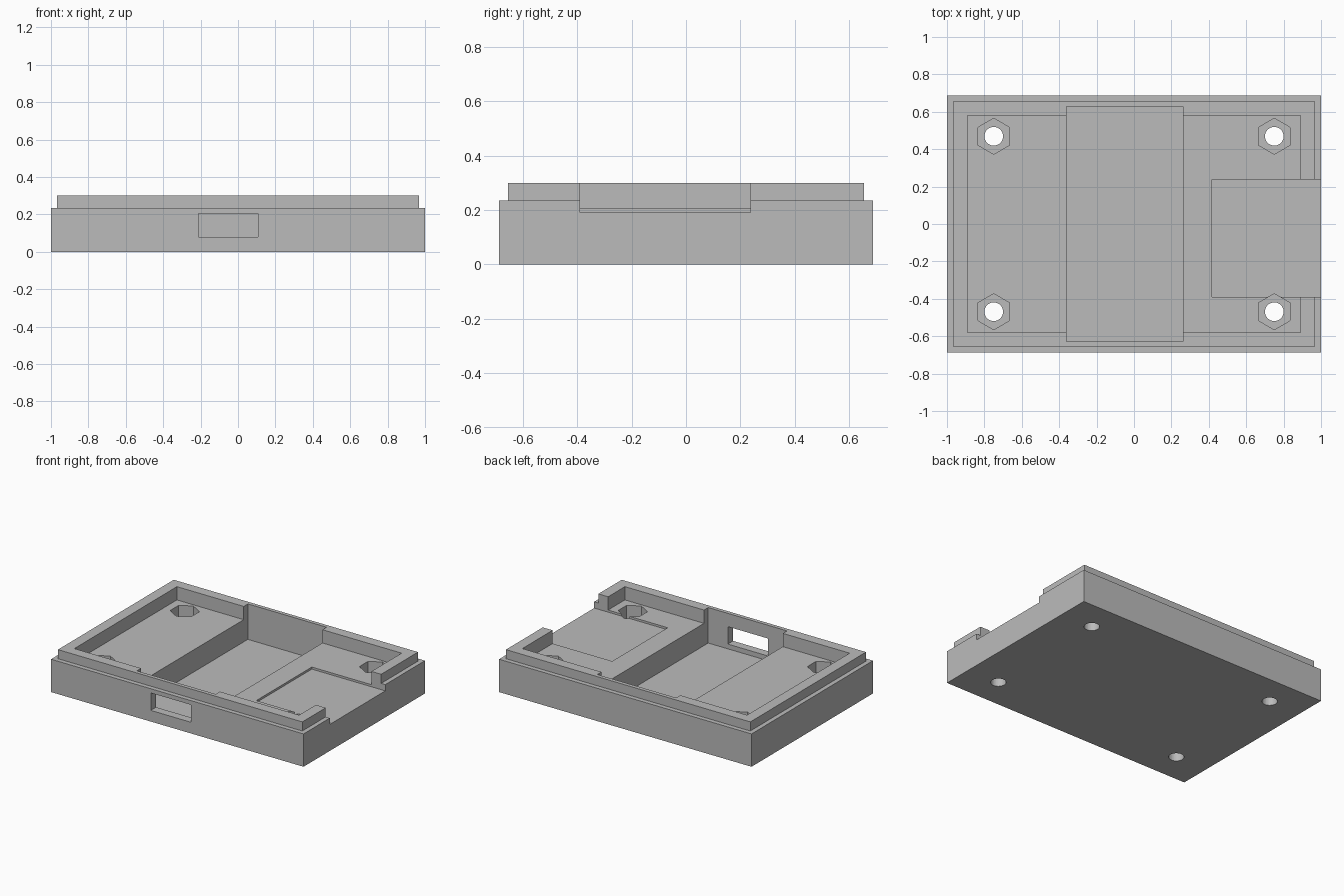
import bpy
import bmesh
from mathutils import Matrix

if "Cube" in bpy.data.objects:
    bpy.data.objects.remove(bpy.data.objects["Cube"], do_unlink=True)

grey = bpy.data.materials.new("plain_grey")
grey.use_nodes = True
colour = (0.5, 0.5, 0.5, 1)
grey.diffuse_color = colour
grey.node_tree.nodes["Principled BSDF"].inputs["Base Color"].default_value = colour


def add_object(name, bm):
    mesh = bpy.data.meshes.new(name)
    bm.to_mesh(mesh)
    bm.free()
    mesh.materials.append(grey)
    obj = bpy.data.objects.new(name, mesh)
    bpy.context.collection.objects.link(obj)
    return obj


def box(x, y, z):
    """Box between (low, high) pairs on each axis."""
    bm = bmesh.new()
    spans = (x, y, z)
    centre = [(a + b) / 2 for a, b in spans]
    size = [b - a for a, b in spans]
    matrix = Matrix.Translation(centre) @ Matrix.Diagonal((*size, 1))
    bmesh.ops.create_cube(bm, size=1, matrix=matrix)
    return bm


def prism(x, y, z, radius, sides, turn=0):
    """Upright prism between two heights."""
    bm = bmesh.new()
    place = Matrix.Translation((x, y, sum(z) / 2)) @ Matrix.Rotation(turn, 4, "Z")
    bmesh.ops.create_cone(bm, cap_ends=True, segments=sides, radius1=radius,
                          radius2=radius, depth=z[1] - z[0], matrix=place)
    return bm


def cut(target, name, bm):
    cutter = add_object(name, bm)
    cutter.hide_render = True
    mod = target.modifiers.new(name, "BOOLEAN")
    mod.operation = "DIFFERENCE"
    mod.solver = "EXACT"
    mod.object = cutter
    return cutter


# Solid body with a stepped lip around the top
WALL_TOP, LIP_TOP, FLOOR = 0.235, 0.3, 0.205
bm = box((-1, 1), (-0.687, 0.687), (0, WALL_TOP))
bm.normal_update()
top = [f for f in bm.faces if f.normal.z > 0.9]
bmesh.ops.inset_region(bm, faces=top, thickness=0.046)
lip = bmesh.ops.extrude_face_region(bm, geom=top)["geom"]
bmesh.ops.delete(bm, geom=top, context="FACES_ONLY")
lip_verts = [v for v in lip if isinstance(v, bmesh.types.BMVert)]
bmesh.ops.translate(bm, verts=lip_verts, vec=(0, 0, LIP_TOP - WALL_TOP))
bmesh.ops.recalc_face_normals(bm, faces=bm.faces)
tray = add_object("enclosure_tray", bm)

# Shallow cavity, deep trough, side notch and front port
cutters = [
    cut(tray, "cavity_cutter", box((-0.89, 0.89), (-0.58, 0.58), (FLOOR, 0.5))),
    cut(tray, "trough_cutter", box((-0.361, 0.263), (-0.627, 0.627), (0.046, 0.52))),
    cut(tray, "notch_cutter", box((0.418, 1.2), (-0.39, 0.238), (0.19, 0.54))),
    cut(tray, "port_cutter", box((-0.21, 0.108), (-0.8, -0.6), (0.08, FLOOR))),
]

# Screw holes with hexagonal nut pockets at each corner
for x in (-0.75, 0.75):
    for y in (-0.469, 0.469):
        cutters.append(cut(tray, "nut_pocket_cutter",
                           prism(x, y, (0.1, 0.4), 0.096, 6)))
        cutters.append(cut(tray, "screw_hole_cutter",
                           prism(x, y, (-0.1, 0.45), 0.05, 32)))

# Bake the cuts and drop the helpers
bpy.context.view_layer.update()
graph = bpy.context.evaluated_depsgraph_get()
baked = bpy.data.meshes.new_from_object(tray.evaluated_get(graph))
tray.modifiers.clear()
tray.data = baked
baked.materials.clear()
baked.materials.append(grey)
for poly in baked.polygons:
    poly.material_index = 0
for cutter in cutters:
    bpy.data.objects.remove(cutter, do_unlink=True)
